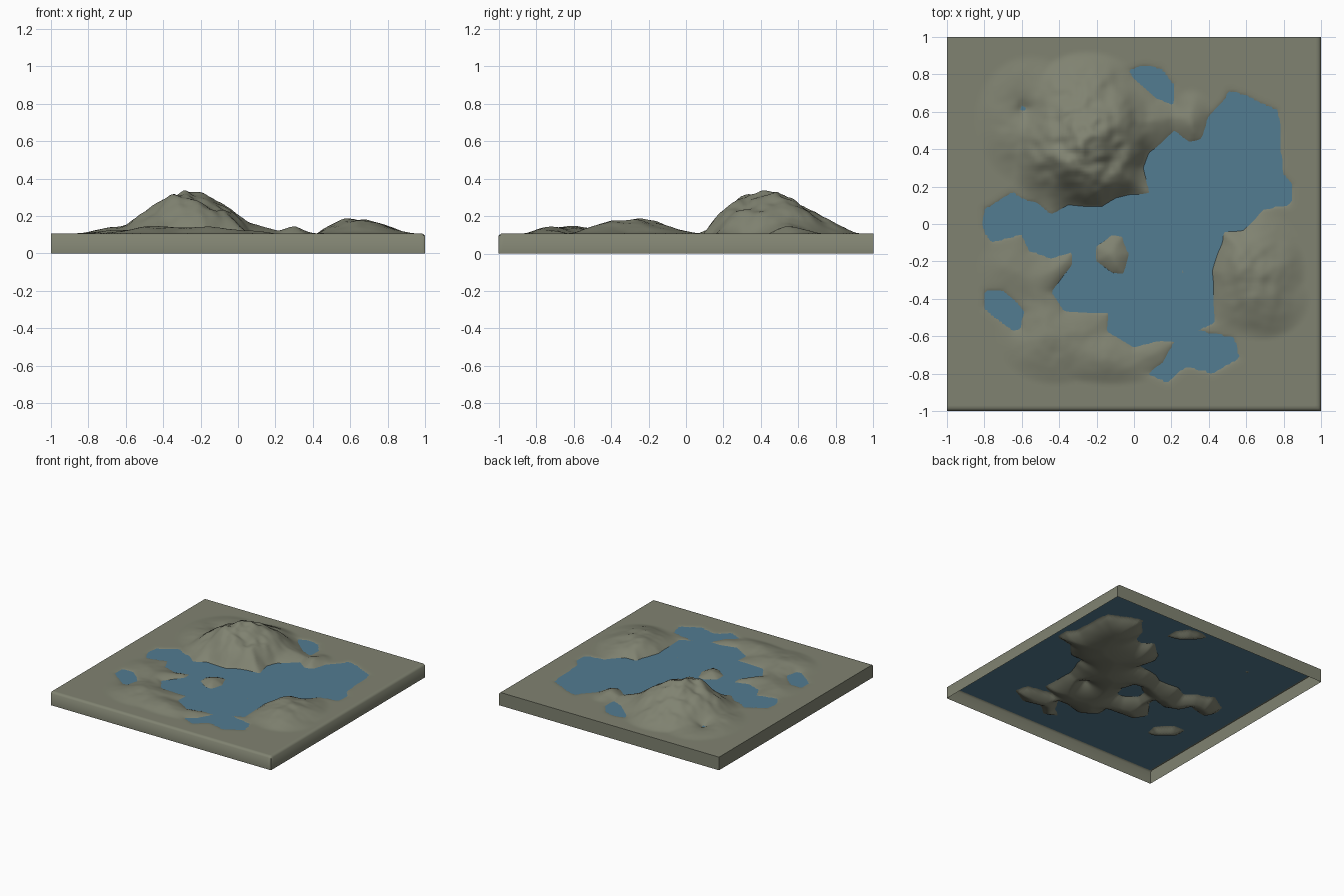
import bpy, bmesh, math
from mathutils import Vector, noise

if "Cube" in bpy.data.objects:
    bpy.data.objects.remove(bpy.data.objects["Cube"])

WATER = 0.105   # water level
N = 130         # terrain grid cells per side

# Shore outlines
LAKE = [(-.80,.08),(-.65,.165),(-.60,.13),(-.52,.11),(-.44,.05),(-.36,.10),(-.17,.09),(-.10,.14),
        (-.02,.16),(.09,.16),(.05,.30),(.08,.38),(.22,.50),(.30,.44),(.36,.45),(.40,.57),(.48,.65),
        (.51,.71),(.60,.68),(.76,.60),(.78,.48),(.79,.28),(.845,.20),(.83,.11),(.70,.08),(.58,-.04),
        (.48,-.035),(.47,-.10),(.42,-.25),(.43,-.52),(.33,-.57),(.53,-.61),(.555,-.72),(.42,-.79),
        (.28,-.76),(.18,-.84),(.08,-.80),(.16,-.74),(.22,-.62),(.14,-.62),(0,-.66),(-.14,-.58),(-.14,-.48),
        (-.38,-.46),(-.44,-.36),(-.33,-.22),(-.33,-.15),(-.44,-.19),(-.56,-.14),(-.60,-.05),
        (-.76,-.09),(-.80,-.03)]
PONDS = [[(-.02,.82),(.06,.84),(.15,.82),(.21,.74),(.21,.64),(.12,.67),(0,.78)],
         [(-.80,-.36),(-.70,-.36),(-.59,-.47),(-.61,-.56),(-.65,-.57),(-.80,-.44)],
         [(-.605,.61),(-.595,.64),(-.575,.62),(-.59,.60)]]
ISLANDS = [[(-.20,-.12),(-.12,-.06),(-.06,-.065),(-.03,-.16),(-.06,-.27),(-.12,-.26),(-.20,-.20)],
           [(.245,-.26),(.26,-.245),(.275,-.26),(.26,-.275)]]

# Hills: x, y, radius x, radius y, height above water
HILLS = [(-.25,.46,.42,.46,.195), (-.20,.28,.24,.30,.165), (-.38,.36,.30,.34,.13),
         (-.09,.36,.24,.32,.15), (-.02,.56,.30,.24,.08), (.30,.54,.13,.18,.045),
         (.60,-.25,.32,.36,.084), (.68,-.40,.26,.22,.045), (-.40,-.30,.22,.22,.042),
         (-.42,-.60,.32,.26,.042), (-.12,-.70,.38,.16,.042), (-.12,-.17,.16,.18,.05),
         (-.62,-.25,.22,.2,.02), (-.55,.55,.3,.35,.05)]


def signed_distance(x, y, poly):
    """Distance to an outline, negative inside."""
    best, inside = 9.0, False
    ax, ay = poly[-1]
    for bx, by in poly:
        dx, dy = bx - ax, by - ay
        t = max(0, min(1, ((x-ax)*dx + (y-ay)*dy) / (dx*dx + dy*dy)))
        best = min(best, math.hypot(x - ax - t*dx, y - ay - t*dy))
        if (ay > y) != (by > y) and x < ax + (y-ay) * dx / dy:
            inside = not inside
        ax, ay = bx, by
    return -best if inside else best


def height(x, y):
    wob = noise.noise_vector(Vector((x*9, y*9, 2))) * 0.008
    px, py = x + wob.x, y + wob.y
    d = min(signed_distance(px, py, p) for p in [LAKE] + PONDS)
    d = max(d, max(-signed_distance(px, py, p) for p in ISLANDS))
    if d < 0:                                   # lake bed
        return WATER - 0.085 * (1 - math.exp(d / 0.09))
    total = 0
    for hx, hy, rx, ry, h in HILLS:             # ridges: smooth maximum of bumps
        r2 = ((x-hx)/rx)**2 + ((y-hy)/ry)**2
        if r2 < 1:
            total += (h * (1 - r2)**1.5)**4
    hill = total**0.25
    hill *= 1 + 0.30 * noise.fractal(Vector((x*5, y*5, 7)), 0.9, 2.0, 3)
    return WATER + 0.003 * min(1, d/0.03) + hill * (1 - math.exp(-d / 0.075))


def material(name, rgb):
    m = bpy.data.materials.new(name)
    m.diffuse_color = (*rgb, 1)
    m.use_nodes = True
    m.node_tree.nodes["Principled BSDF"].inputs["Base Color"].default_value = m.diffuse_color
    return m


def add_object(name, bm, mat):
    mesh = bpy.data.meshes.new(name)
    bm.to_mesh(mesh)
    bm.free()
    ob = bpy.data.objects.new(name, mesh)
    bpy.context.collection.objects.link(ob)
    mesh.materials.append(mat)
    return ob


# Terrain sheet with lake bed
bm = bmesh.new()
bmesh.ops.create_grid(bm, x_segments=N, y_segments=N, size=1)
for v in bm.verts:
    v.co.z = height(v.co.x, v.co.y)
    if v.co.x > 0.999 or v.co.y < -0.999:       # softened right and front rims
        v.co.z -= 0.013

# Skirt: rim dropped to the ground, open underneath
rim = [e for e in bm.edges if e.is_boundary]
new = bmesh.ops.extrude_edge_only(bm, edges=rim)["geom"]
for v in new:
    if isinstance(v, bmesh.types.BMVert):
        v.co.z = 0
bmesh.ops.recalc_face_normals(bm, faces=bm.faces)
if sum(f.normal.z for f in bm.faces) < 0:
    bmesh.ops.reverse_faces(bm, faces=bm.faces)
land = add_object("terrain", bm, material("olive_grey_land", (.216, .225, .165)))

bpy.context.view_layer.objects.active = land
land.select_set(True)
bpy.ops.object.shade_smooth_by_angle(angle=math.radians(60))

# Water sheet filling the tile at lake level
bm = bmesh.new()
bmesh.ops.create_grid(bm, x_segments=1, y_segments=1, size=0.985)
bmesh.ops.translate(bm, verts=bm.verts, vec=(0, 0, WATER))
add_object("water", bm, material("lake_blue", (.085, .2, .285)))
